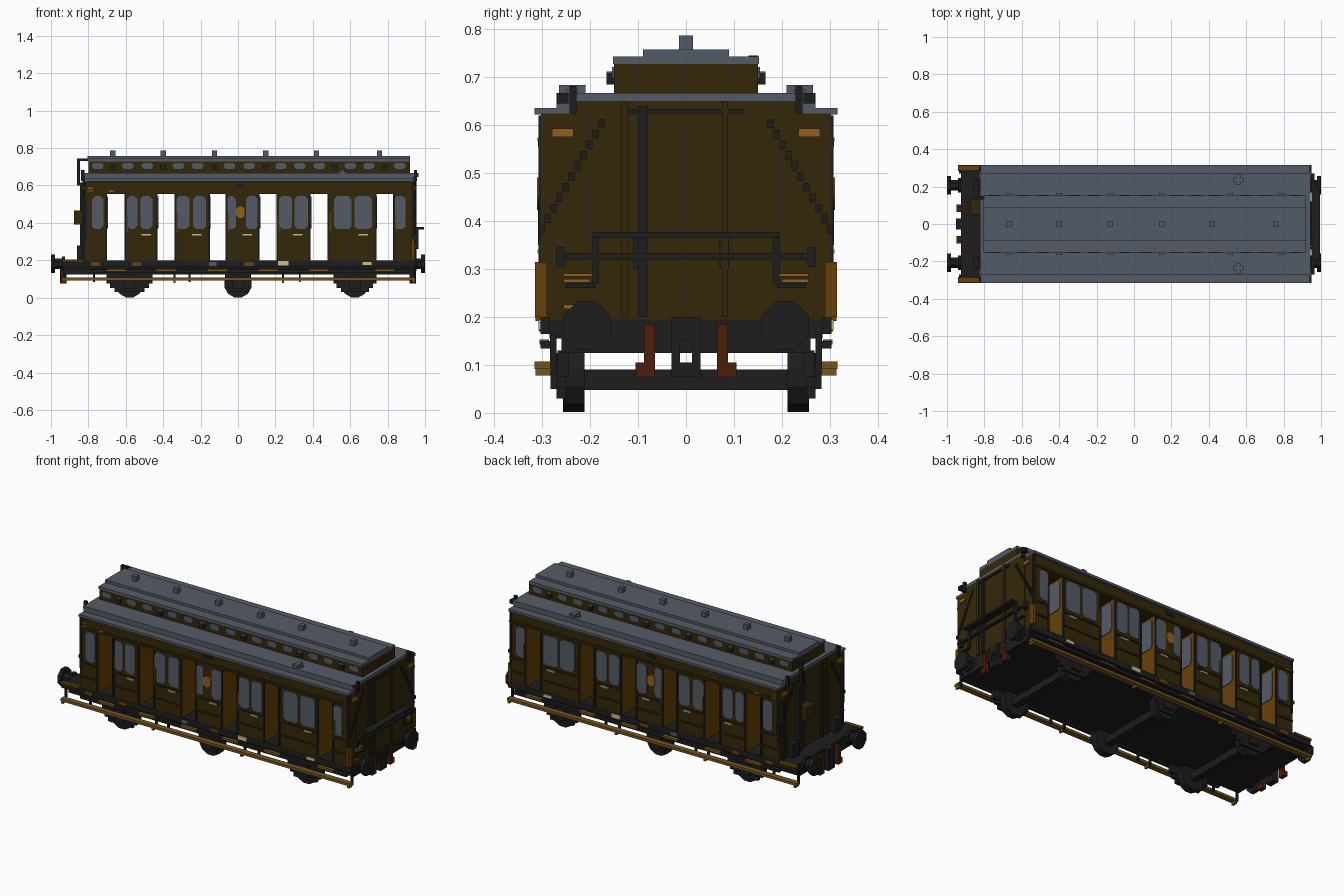
import bpy, bmesh, math
from mathutils import Vector

old = bpy.data.objects.get("Cube")
if old:
    bpy.data.objects.remove(old, do_unlink=True)


def material(name, rgb):
    lin = [((c / 255 + 0.055) / 1.055) ** 2.4 if c > 10 else c / 255 / 12.92 for c in rgb]
    m = bpy.data.materials.new(name)
    m.use_nodes = True
    m.diffuse_color = (*lin, 1)
    m.node_tree.nodes["Principled BSDF"].inputs["Base Color"].default_value = (*lin, 1)
    return m


OLIVE = material("dark olive", (51, 39, 9))
GREY = material("slate grey", (84, 91, 103))
BLACK = material("black", (29, 29, 29))
BROWN = material("warm brown", (104, 64, 8))
TAN = material("footboard tan", (118, 84, 30))
ORANGE = material("orange", (148, 95, 32))
RUST = material("rust red", (76, 30, 8))
CREAM = material("cream", (205, 188, 145))


def make(name, bm, *mats):
    bmesh.ops.recalc_face_normals(bm, faces=bm.faces)
    me = bpy.data.meshes.new(name)
    bm.to_mesh(me)
    bm.free()
    for m in mats:
        me.materials.append(m)
    ob = bpy.data.objects.new(name, me)
    bpy.context.collection.objects.link(ob)
    return ob


def add_box(bm, x0, x1, y0, y1, z0, z1):
    v = bmesh.ops.create_cube(bm, size=1)["verts"]
    for p in v:
        p.co = Vector(((x0 + x1) / 2 + p.co.x * (x1 - x0), (y0 + y1) / 2 + p.co.y * (y1 - y0),
                       (z0 + z1) / 2 + p.co.z * (z1 - z0)))


def boxes(name, mat, dims, mirror=False):
    """Boxes (x0, x1, y0, y1, z0, z1) in one object, optionally repeated on the other side."""
    bm = bmesh.new()
    for d in dims:
        add_box(bm, *d)
        if mirror:
            add_box(bm, d[0], d[1], -d[3], -d[2], d[4], d[5])
    return make(name, bm, mat)


def add_prism(bm, pts, axis, a, b):
    """Extrude a flat outline from a to b along the x or y axis."""
    def at(p, t):
        return (t, p[0], p[1]) if axis == "x" else (p[0], t, p[1])
    lo = [bm.verts.new(at(p, a)) for p in pts]
    hi = [bm.verts.new(at(p, b)) for p in pts]
    bm.faces.new(lo)
    bm.faces.new(hi)
    n = len(pts)
    for i in range(n):
        bm.faces.new((lo[i], lo[(i + 1) % n], hi[(i + 1) % n], hi[i]))


def disc(u, z, r, n):
    return [(u + r * math.cos(math.tau * (i + .5) / n), z + r * math.sin(math.tau * (i + .5) / n)) for i in range(n)]


def pane(x, z, w, h, c):
    """Window outline with cut corners."""
    w, h = w / 2, h / 2
    return [(x - w + c, z - h), (x + w - c, z - h), (x + w, z - h + c), (x + w, z + h - c),
            (x + w - c, z + h), (x - w + c, z + h), (x - w, z + h - c), (x - w, z - h + c)]


# Compartment blocks with open doorways between them
X0, X1, W = -0.82, 0.94, 0.302
bays = [(X0, -0.70), (-0.607, -0.43), (-0.34, -0.15), (-0.067, 0.115),
        (0.205, 0.388), (0.478, 0.74), (0.83, X1)]
bm = bmesh.new()
for a, b in bays:
    add_box(bm, a, b, -W, W, 0.195, 0.555)
body = make("compartments", bm, OLIVE, BROWN)
for f in body.data.polygons:
    if abs(f.normal.x) > 0.9 and X0 + 0.01 < f.center.x < X1 - 0.01:
        f.material_index = 1
boxes("door_header", OLIVE, [(X0, X1, -W, W, 0.555, 0.625)])
boxes("end_gables", OLIVE, [(X1 - .01, X1 + .003, -.24, .24, .2, .651), (X0 - .003, X0 + .01, -.24, .24, .2, .651)])

# Door posts, panel lines and door panes
posts, rails, grabs = [], [], []
inner = bmesh.new()
for i, (a, b) in enumerate(bays):
    if i > 0:
        posts.append((a, a + 0.010, W, W + 0.006, 0.2, 0.555))
        grabs.append((a + 0.012, a + 0.018, W, W + 0.007, 0.35, 0.45))
    if i < 6:
        posts.append((b - 0.010, b, W, W + 0.006, 0.2, 0.555))
        add_prism(inner, pane(0.235, 0.455, 0.10, 0.17, 0.015), "x", b, b + 0.004)
    for z in (0.265, 0.345):
        rails.append((a, b, W, W + 0.006, z, z + 0.008))
make("door_panes", inner, GREY)
boxes("door_posts", BLACK, posts, True)
boxes("panel_beading", OLIVE, rails + [(X0, X1, W, W + 0.007, 0.555, 0.567)], True)
boxes("grab_rails", BROWN, grabs, True)
boxes("door_handles", CREAM, [(x - .025, x + .025, W, W + .008, .332, .341)
                              for x in (-.49, -.22, .05, .32, .67)], True)
boxes("header_plates", ORANGE, [(-.805, -.775, W, W + .006, .582, .59), (-.805, -.775, W, W + .006, .566, .574),
                                (-.69, -.665, W, W + .008, .566, .574)], True)
boxes("header_badge", BLACK, [(-.015, .04, W, W + .006, .592, .608)], True)

# Side windows
wins = [(-.75, .062), (-.565, .055), (-.49, .065), (-.295, .07), (-.205, .07), (-.035, .05),
        (.075, .065), (.255, .07), (.338, .07), (.56, .095), (.67, .095), (.865, .062)]
bm = bmesh.new()
for x, w in wins:
    for s in (-1, 1):
        add_prism(bm, pane(x, 0.455, w, 0.175, 0.016), "y", s * W, s * (W + 0.005))
make("side_windows", bm, GREY)

# Oval side emblem
bm = bmesh.new()
for s in (-1, 1):
    add_prism(bm, pane(0.013, 0.457, 0.05, 0.068, 0.016), "y", s * W, s * (W + 0.009))
make("side_emblem", bm, ORANGE)

# Stepped roof and clerestory
boxes("main_roof", GREY, [(X0, X1, -.316, .316, .622, .636), (X0, X1, -.27, .27, .636, .652),
                          (X0 - .003, X1 + .003, -.27, .27, .651, .667)])
boxes("clerestory_wall", OLIVE, [(-.80, .92, -.15, .15, .667, .728)])
boxes("clerestory_roof", GREY, [(-.805, .92, -.152, .152, .728, .743), (-.805, .92, -.09, .09, .743, .758)])
boxes("roof_vents", GREY, [(x - .014, x + .014, -.015, .015, .758, .787)
                           for x in (-.67, -.40, -.125, .148, .42, .756)])
boxes("lamp_covers", GREY, [(.53, .585, .225, .25, .66, .676), (.545, .57, .21, .265, .66, .684)], True)
knobs = (-.67, -.40, -.125, .148, .515, .785)
boxes("clerestory_knobs", BLACK, [(x - .015, x + .015, .15, .166, .685, .709) for x in knobs], True)
boxes("knob_caps", GREY, [(x - .015, x + .015, .15, .166, .709, .712) for x in knobs], True)
bm = bmesh.new()
for x in (-.75, -.59, -.485, -.32, -.215, -.045, .06, .23, .33, .435, .60, .70, .865):
    for s in (-1, 1):
        add_prism(bm, pane(x, .705, .06, .032, .01), "y", s * .15, s * .154)
make("clerestory_windows", bm, GREY)

# End wall trim: stepped diagonal braces and uprights
braces = []
for i in range(11):
    y, z = 0.17 + i * 0.0125, 0.612 - i * 0.022
    for a, b in ((X1, X1 + .008), (X0 - .008, X0)):
        braces.append((a, b, y, y + .013, z - .018, z))
boxes("end_braces", BLACK, braces, True)
boxes("end_pipe_run", BLACK, [(X1, X1 + .014, -.10, -.08, .2, .64), (X1, X1 + .01, -.12, .12, .625, .634),
                              (X0 - .012, X0, -.10, -.08, .2, .64)])
boxes("end_uprights", OLIVE, [(a, a + .012, *d, .2, .65) for a in (X1, X0 - .012)
                              for d in ((-.135, -.122), (.075, .088))])
boxes("corner_strips", BROWN, [(X1 - .012, X1 + .004, .29, .315, .2, .315)], True)
boxes("corner_posts", BLACK, [(a, a + .012, .297, .308, .315, .62) for a in (X0, X1 - .014)], True)
boxes("lamp_irons", BLACK, [(X1, X1 + .018, .228, .243, .625, .682), (X1 - .005, X1 + .024, .245, .27, .645, .667),
                            (X0 - .02, X0, .228, .243, .625, .682)], True)
boxes("end_lamps", ORANGE, [(X1, X1 + .01, .235, .28, .575, .593), (X1, X1 + .014, .195, .255, .284, .291),
                            (X1, X1 + .014, .20, .255, .272, .279), (X0 - .01, X0, .235, .28, .575, .593)], True)
boxes("end_label", ORANGE, [(X1, X1 + .008, -.255, -.228, .217, .226)])

# Handrail frame on the plain end
boxes("end_handrail", BLACK, [(.95, .995, -.195, .195, .365, .377), (.95, .965, -.25, .27, .32, .332),
                              (.94, .95, -.11, -.085, .30, .375), (.94, .95, .07, .09, .30, .375)])
boxes("handrail_brackets", BLACK, [(.95, .965, .182, .195, .27, .377), (.95, .965, .19, .25, .26, .27),
                                   (.94, .965, .253, .27, .305, .345)], True)

# Platform end: pipe, brake box and rails
boxes("end_pipe", BLACK, [(-.86, -.845, .13, .15, .60, .745), (-.86, -.80, .13, .15, .73, .745),
                          (-.86, -.82, .13, .15, .60, .615), (-.845, -.82, .13, .15, .2, .6)])
boxes("end_box", OLIVE, [(-.878, -.82, .05, .13, .39, .465)])
boxes("platform_posts", BLACK, [(-.86, -.82, .17, .23, .2, .28), (-.834, -.82, .27, .285, .2, .55)], True)

# Underframe
boxes("underframe", BLACK, [(-.925, .94, -.285, .285, .155, .2), (-.925, .94, -.26, .26, .125, .155)])
boxes("sole_beams", BLACK, [(-.94, .95, .285, .303, .165, .2)], True)
boxes("platform_edges", BROWN, [(-.94, -.825, .29, .314, .192, .204)], True)
boxes("sole_plates", BROWN, [(x - .025, x + .025, .303, .307, .17, .19) for x in (-.76, -.54, .06)], True)
boxes("grey_plate", GREY, [(-.155, -.115, .303, .307, .17, .19)], True)
boxes("maker_plates", CREAM, [(.215, .27, .303, .308, .172, .195), (.665, .715, .303, .308, .174, .19)], True)
boxes("upper_footboard", BLACK, [(-.82, .92, .283, .303, .134, .15)], True)
boxes("step_treads", TAN, [(x - .05, x + .05, .286, .306, .143, .153)
                           for x in (-.65, -.385, -.11, .16, .433, .785)], True)
boxes("lower_footboard", TAN, [(-.94, .95, .283, .316, .092, .107)], True)
boxes("footboard_hangers", BLACK, [(x - .005, x + .005, .27, .284, .085, .165)
                                   for x in (-.93, -.77, -.34, -.26, .24, .33, .94)], True)
boxes("footboard_brackets", TAN, [(x - .006, x + .006, .283, .314, .078, .093) for x in (-.93, -.34, .24, .94)], True)

# Wheels, axles, axle boxes and springs
bm = bmesh.new()
gear = []
for x, wide in ((-.58, .122), (0, .07), (.625, .115)):
    for s in (-1, 1):
        add_prism(bm, disc(x, .074, .075, 12), "y", s * .212, s * .257)
    add_box(bm, x - .02, x + .02, -.212, .212, .048, .09)
    gear += [(x - wide, x + wide, .245, .268, .075, .13), (x - wide * .85, x + wide * .85, .25, .268, .052, .075),
             (x - wide * .65, x + wide * .65, .25, .27, .03, .052), (x - .03, x + .03, .255, .283, .05, .125)]
make("wheels_and_axles", bm, BLACK)
boxes("springs_and_axle_boxes", BLACK, gear, True)

# Buffers at both ends
bm = bmesh.new()
for e, root in ((-1, -.925), (1, .94)):
    for y in (-.207, .207):
        add_prism(bm, disc(y, .182, .054, 8), "x", e * .978, e)
        add_prism(bm, disc(y, .182, .03, 8), "x", root, e * .978)
        add_prism(bm, disc(y, .182, .042, 8), "x", root, root + e * .015)
make("buffers", bm, BLACK)

# Couplings and hanging hoses
boxes("couplings", BLACK, [(s * .935 - .018, s * .935 + .018, *d) for s in (-1, 1)
                           for d in ((-.03, .03, .15, .2), (-.03, -.013, .075, .15),
                                     (.013, .03, .075, .15), (-.03, .03, .075, .105))])
boxes("hoses", RUST, [(s * .938 - .012, s * .938 + .012, *d) for s in (-1, 1)
                      for d in ((.065, .088, .10, .185), (.065, .105, .075, .105))], True)
